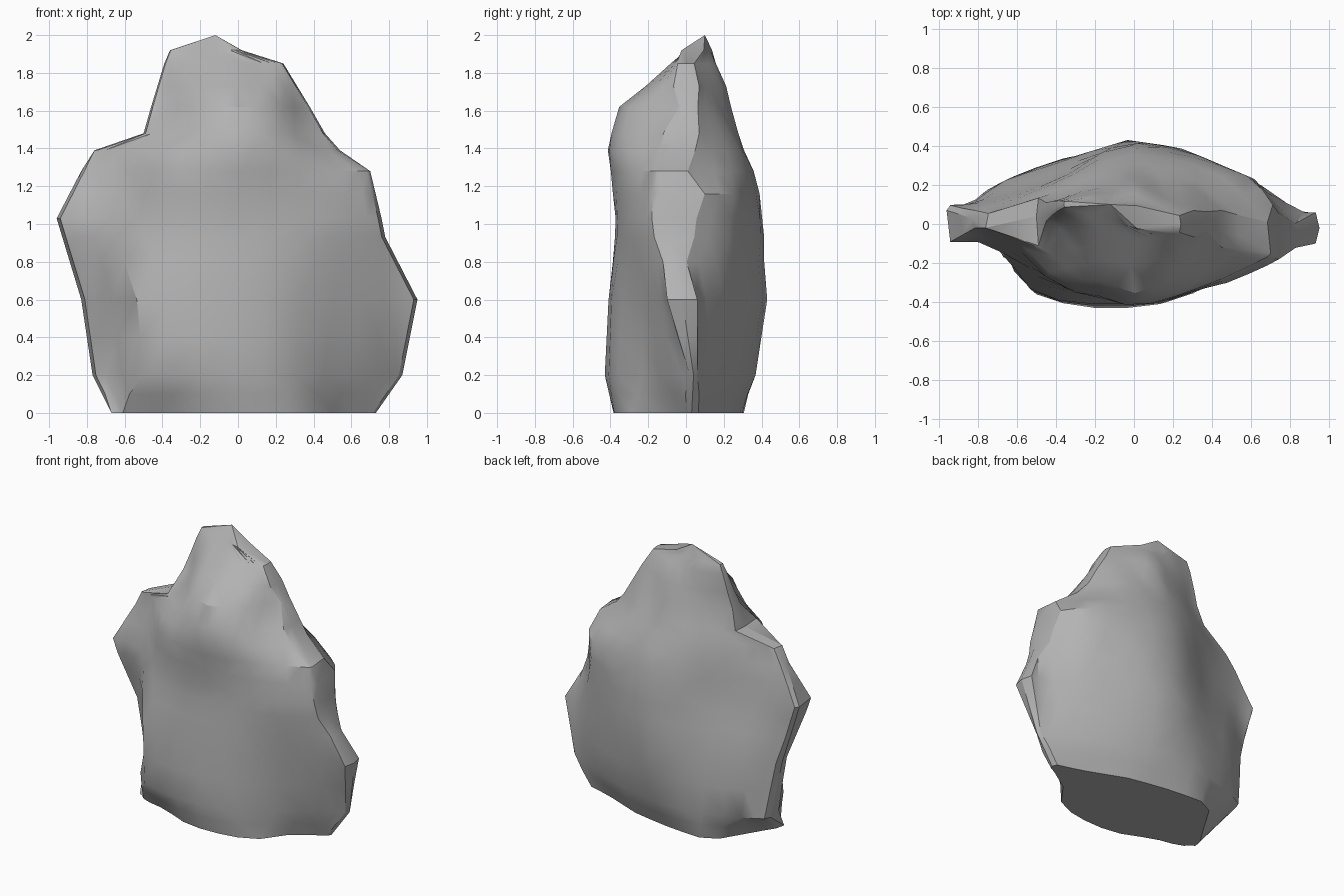
import bpy, bmesh, math

# Side outline by height: left x, left y, right x, right y
rim = {0: (-.67, -.17, .73, .03), .2: (-.77, .13, .87, .04),
       .6: (-.83, .08, .95, -.02), .93: (-.93, .07, .78, -.09),
       1.03: (-.96, .07, .76, -.1), 1.28: (-.83, .03, .7, -.15),
       1.39: (-.76, -.02, .54, -.06), 1.48: (-.5, .04, .46, -.05),
       1.62: (-.46, .05, .38, -.02), 1.85: (-.39, .09, .24, 0),
       1.92: (-.36, .1, .02, -.02)}

# Depth of the front face by height, at fixed x stations
front_x = [-.8, -.64, -.6, -.4, -.2, 0, .2, .36, .5, .7, .85]
front = {0: (-.1, -.17, -.23, -.27, -.36, -.39, -.37, -.32, -.13, 0, .04),
         .2: (.05, -.09, -.32, -.4, -.43, -.43, -.4, -.33, -.19, -.09, .02),
         .6: (0, -.14, -.3, -.39, -.41, -.41, -.39, -.33, -.25, -.17, -.1),
         1: (-.1, -.17, -.19, -.31, -.36, -.37, -.36, -.33, -.3, -.21, -.12),
         1.28: (-.02, -.1, -.12, -.32, -.38, -.4, -.37, -.32, -.26, -.16, -.1),
         1.4: (0, -.06, -.07, -.28, -.36, -.43, -.38, -.27, -.13, -.05, 0),
         1.62: (.05, .05, .05, 0, -.28, -.355, -.29, -.04, 0, 0, 0),
         1.8: (.1, .1, .1, .07, -.1, -.13, -.08, 0, 0, 0, 0),
         1.92: (.1, .1, .1, .1, .04, -.02, -.02, 0, 0, 0, 0)}

# Depth of the back face by height
back_x = [-.85, -.65, -.4, -.2, 0, .25, .5, .62, .85]
back = {0: (-.2, -.1, .31, .3, .28, .23, .13, .09, .03),
        .2: (.12, .23, .33, .36, .37, .32, .23, .17, .06),
        .6: (.1, .23, .31, .38, .44, .38, .27, .22, .06),
        1: (.1, .15, .23, .35, .41, .39, .28, .23, -.1),
        1.16: (.08, .13, .22, .33, .39, .36, .28, .23, -.1),
        1.28: (.06, .11, .21, .31, .36, .33, .22, .07, -.15),
        1.4: (.02, .08, .19, .28, .31, .27, .06, -.05, -.1),
        1.62: (.06, .07, .12, .2, .24, .14, -.02, -.02, -.02),
        1.8: (.1, .1, .12, .17, .2, .06, 0, 0, 0),
        1.92: (.1, .1, .11, .14, .1, 0, 0, 0, 0)}


def lerp(xs, ys, x):
    if x <= xs[0]:
        return ys[0]
    for x0, x1, y0, y1 in zip(xs, xs[1:], ys, ys[1:]):
        if x <= x1:
            return y0 + (y1 - y0) * (x - x0) / (x1 - x0)
    return ys[-1]


def row(table, z):
    return [lerp(list(table), column, z) for column in zip(*table.values())]


# One closed ring of points per height
N = 15
bm = bmesh.new()
rings = []
for z in [0, .1, .2, .4, .6, .8, .93, 1.03, 1.16, 1.28, 1.39, 1.48, 1.62, 1.73, 1.85, 1.92]:
    lx, ly, rx, ry = row(rim, z)
    f, b = row(front, z), row(back, z)
    pts, rear = [(lx, ly)], []
    for k in range(1, N):
        t = .5 - .5 * math.cos(math.pi * k / N)
        x, mid = lx + (rx - lx) * t, ly + (ry - ly) * t
        pts.append((x, min(lerp(front_x, f, x), mid - .005)))
        rear.append((x, max(lerp(back_x, b, x), mid + .005)))
    pts += [(rx, ry)] + rear[::-1]
    rings.append([bm.verts.new((x, y, z)) for x, y in pts])

# Skin the rings, then close the base and the peak
n = len(rings[0])
for lo, hi in zip(rings, rings[1:]):
    for i in range(n):
        j = (i + 1) % n
        bm.faces.new((lo[i], lo[j], hi[j], hi[i]))
bm.faces.new(rings[0][::-1])
peak = bm.verts.new((-.12, .1, 2))
for i in range(n):
    bm.faces.new((rings[-1][i], rings[-1][(i + 1) % n], peak))
bmesh.ops.triangulate(bm, faces=[f for f in bm.faces if len(f.verts) == 4],
                      quad_method='SHORT_EDGE')
bmesh.ops.recalc_face_normals(bm, faces=bm.faces)

mesh = bpy.data.meshes.new("boulder")
bm.to_mesh(mesh)
bm.free()

# Stone colour
stone = bpy.data.materials.new("grey stone")
stone.diffuse_color = (.45, .45, .45, 1)
mesh.materials.append(stone)

boulder = bpy.data.objects.new("boulder", mesh)
bpy.context.collection.objects.link(boulder)
bpy.context.view_layer.objects.active = boulder
boulder.select_set(True)
bpy.ops.object.shade_smooth_by_angle(angle=math.radians(30))
